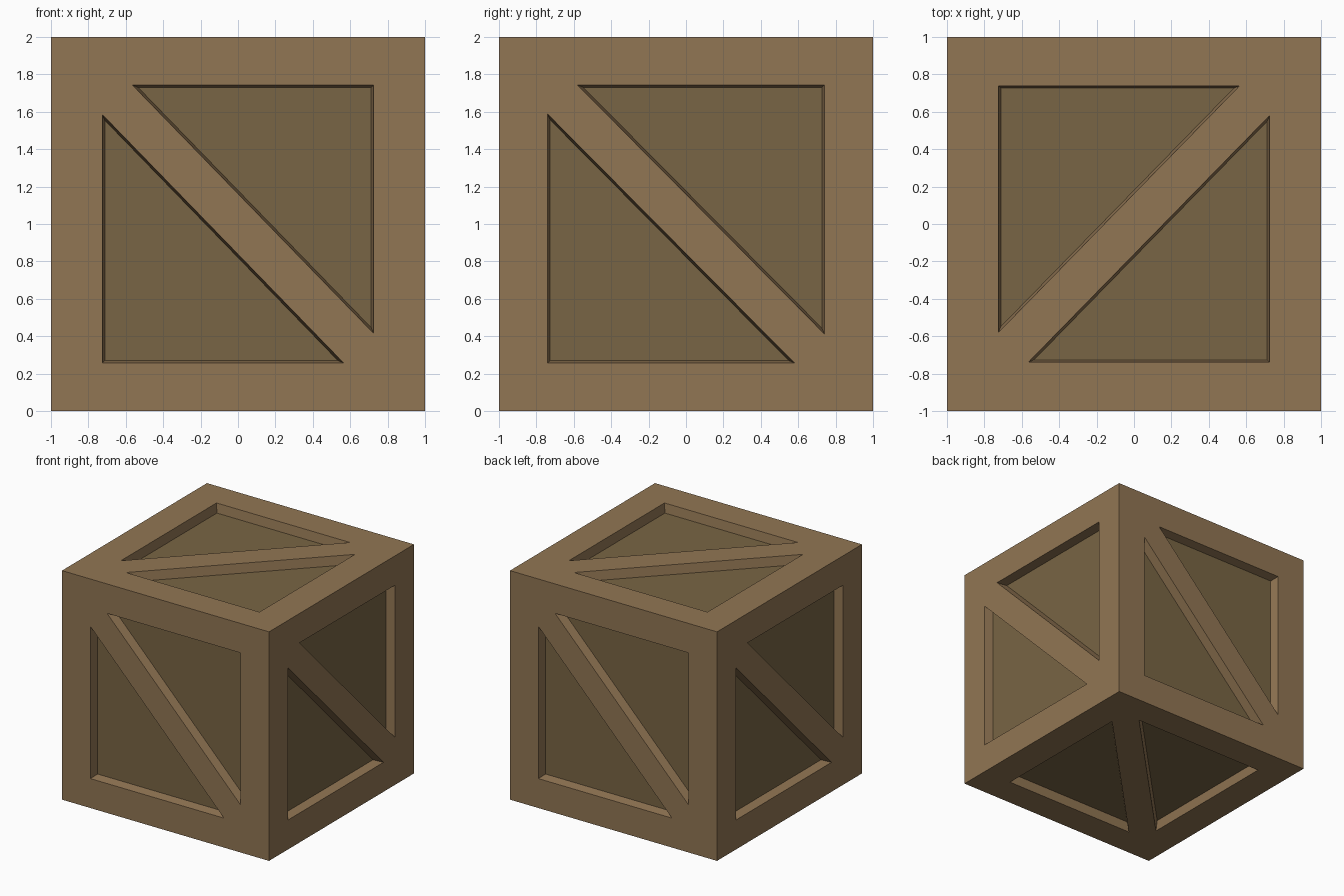
import bpy, bmesh
from mathutils import Vector

if "Cube" in bpy.data.objects:
    bpy.data.objects.remove(bpy.data.objects["Cube"])

DEPTH, TAPER = 0.08, 0.013
CENTRE = Vector((0, 0, 1))
X, Y, Z = Vector((1, 0, 0)), Vector((0, 1, 0)), Vector((0, 0, 1))

# Each side: right axis, up axis, recess half width, half height, tip u, tip v
SIDES = [
    (X, Z, 0.725, 0.743, 0.565, 0.585),    # front
    (-X, Z, 0.725, 0.743, 0.565, 0.585),   # back
    (Y, Z, 0.74, 0.743, 0.58, 0.588),      # right
    (-Y, Z, 0.74, 0.743, 0.58, 0.588),     # left
    (Y, -X, 0.739, 0.725, 0.58, 0.565),    # top
    (-X, Y, 0.725, 0.739, 0.565, 0.58),    # bottom
]


def make_object(name, bm, color):
    bmesh.ops.remove_doubles(bm, verts=bm.verts, dist=1e-4)
    mesh = bpy.data.meshes.new(name)
    bm.to_mesh(mesh)
    bm.free()
    mat = bpy.data.materials.new(name + "_wood")
    mat.diffuse_color = (*color, 1)
    mat.use_nodes = True
    mat.node_tree.nodes["Principled BSDF"].inputs["Base Color"].default_value = mat.diffuse_color
    mesh.materials.append(mat)
    bpy.context.collection.objects.link(bpy.data.objects.new(name, mesh))


frame, panels = bmesh.new(), bmesh.new()
for right, up, a, b, tu, tv in SIDES:
    out = right.cross(up)

    def face(bm, pts):
        bm.faces.new([bm.verts.new(CENTRE + right * u + up * v + out * (1 - d))
                      for u, v, d in pts])

    # Triangular recess rims, the second one turned half round
    k = TAPER * 2.414
    rim = [(-a, tv, 0), (-a, -b, 0), (tu, -b, 0)]
    base = [(-a + TAPER, tv - k, DEPTH), (-a + TAPER, -b + TAPER, DEPTH),
            (tu - k, -b + TAPER, DEPTH)]
    turn = lambda pts: [(-u, -v, d) for u, v, d in pts]
    s = [(-1, -1, 0), (1, -1, 0), (1, 1, 0), (-1, 1, 0)]
    B, A, C = rim
    B2, A2, C2 = turn(rim)

    # Border boards and diagonal brace
    for pts in ([s[0], s[1], C, A], [s[0], A, B, s[3]], [s[1], s[2], A2, B2],
                [s[2], s[3], C2, A2], [B, C, s[1], B2, C2, s[3]]):
        face(frame, pts)

    # Sloped recess walls and sunken panels
    for r, f in ((rim, base), (turn(rim), turn(base))):
        for i in range(3):
            j = (i + 1) % 3
            face(frame, [r[i], r[j], f[j], f[i]])
        face(panels, f)

make_object("crate_frame", frame, (0.285, 0.18, 0.087))
make_object("sunken_panels", panels, (0.19, 0.13, 0.058))
